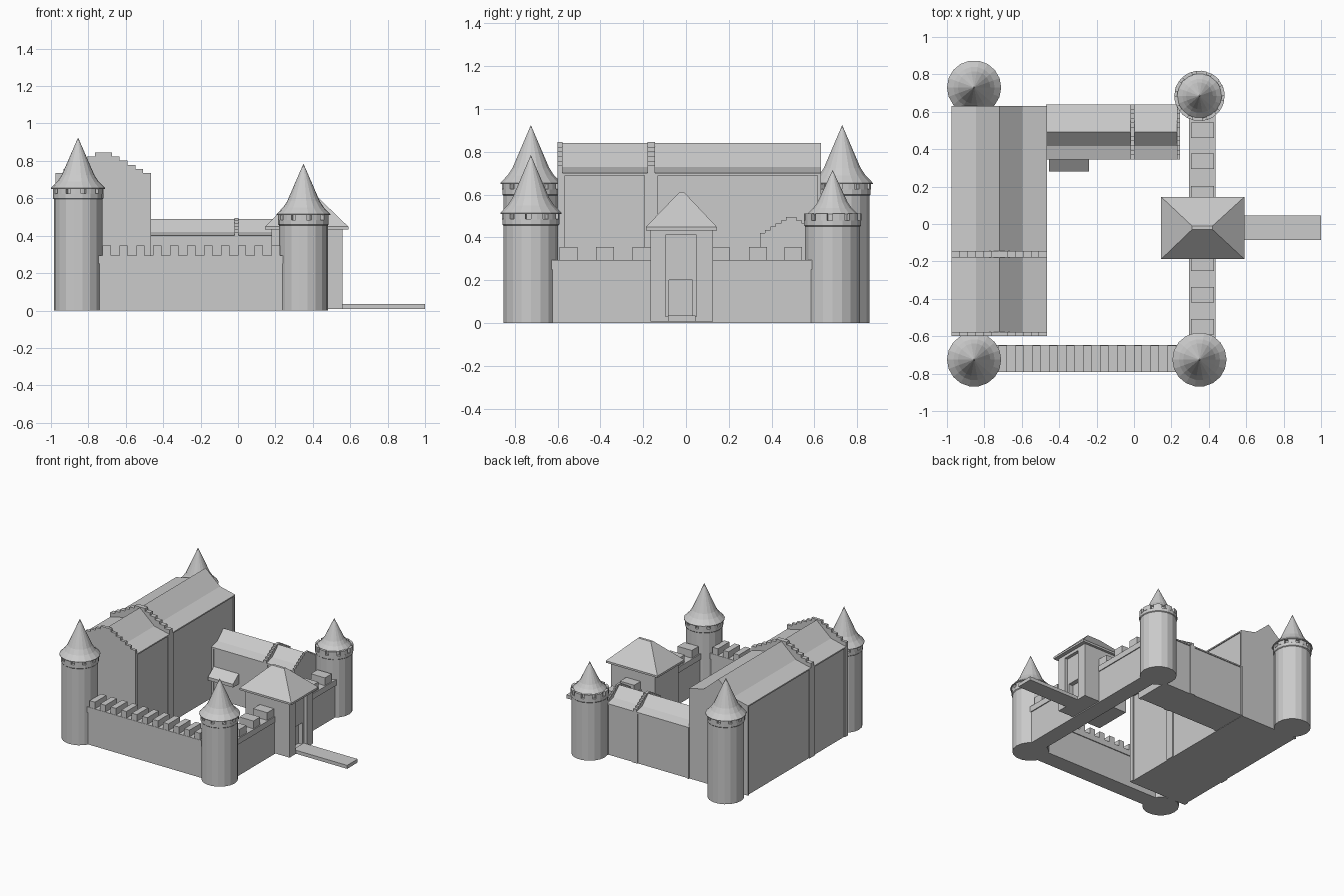
import bpy, bmesh
from math import cos, sin, pi
from mathutils import Vector

if "Cube" in bpy.data.objects:
    bpy.data.objects.remove(bpy.data.objects["Cube"])


def finish(name, bm):
    bmesh.ops.recalc_face_normals(bm, faces=bm.faces)
    me = bpy.data.meshes.new(name)
    bm.to_mesh(me)
    bm.free()
    ob = bpy.data.objects.new(name, me)
    bpy.context.collection.objects.link(ob)
    return ob


def add_prism(bm, pts, vec):
    # closed planar outline pushed along vec
    f = bm.faces.new([bm.verts.new(p) for p in pts])
    top = bmesh.ops.extrude_face_region(bm, geom=[f])
    vs = [g for g in top["geom"] if isinstance(g, bmesh.types.BMVert)]
    bmesh.ops.translate(bm, vec=vec, verts=vs)


def add_box(bm, x, y, z):
    add_prism(bm, [(x[0], y[0], z[0]), (x[1], y[0], z[0]), (x[1], y[1], z[0]), (x[0], y[1], z[0])],
              Vector((0, 0, z[1] - z[0])))


def boxes(name, items):
    bm = bmesh.new()
    for it in items:
        add_box(bm, *it)
    return finish(name, bm)


def profile(name, half, axis, centre, a, b, base):
    # mirrored (half width, height) outline, from a to b along the axis
    pts = [(centre + u, z) for u, z in half] + [(centre + half[-1][0], base), (centre - half[-1][0], base)]
    pts += [(centre - u, z) for u, z in reversed(half) if u > 0]
    bm = bmesh.new()
    if axis == 'Y':
        add_prism(bm, [(u, a, z) for u, z in pts], Vector((0, b - a, 0)))
    else:
        add_prism(bm, [(a, u, z) for u, z in pts], Vector((b - a, 0, 0)))
    return finish(name, bm)


def steps(half, top, bottom, first, n):
    out = []
    for i in range(n):
        t = i / (n - 1)
        z = top + (bottom - top) * t
        u0 = first + (half - first) * (i - 1) / (n - 1)
        if i:
            out.append((u0, z))
        out.append((first + (half - first) * t, z))
    return out


def lathe(name, x, y, prof, n=18):
    bm = bmesh.new()
    rings = []
    for r, z in prof:
        k = n if r > 0 else 1
        rings.append([bm.verts.new((x + r * cos(2 * pi * i / n), y + r * sin(2 * pi * i / n), z)) for i in range(k)])
    bm.faces.new(rings[0])
    for lo, hi in zip(rings, rings[1:]):
        for i in range(n):
            j = (i + 1) % n
            bm.faces.new([lo[i], lo[j]] + ([hi[j], hi[i]] if len(hi) > 1 else [hi[0]]))
    return finish(name, bm)


# round corner towers: body, ring of merlons, flared cone roof
def tower(name, x, y, h, apex, roof_r):
    lathe(name + "_body", x, y, [(0.13, 0), (0.13, h - 0.06), (0.135, h - 0.055), (0.135, h - 0.03),
                                 (0.114, h - 0.03), (0.114, h), (0, h)])
    bm = bmesh.new()
    n = 10
    for k in range(n):
        arc = [2 * pi * (k + t) / n for t in (0, 0.35, 0.7)]
        pts = [(x + 0.135 * cos(t), y + 0.135 * sin(t), h - 0.032) for t in arc]
        pts += [(x + 0.112 * cos(t), y + 0.112 * sin(t), h - 0.032) for t in reversed(arc)]
        add_prism(bm, pts, Vector((0, 0, 0.034)))
    finish(name + "_merlons", bm)
    s = (apex - h) / 0.27
    lathe(name + "_roof", x, y, [(roof_r, h - 0.005), (roof_r, h), (roof_r * 0.76, h + 0.035 * s),
                                 (roof_r * 0.6, h + 0.07 * s), (0, apex)])


tower("tower_front_left", -0.855, -0.725, 0.655, 0.925, 0.145)
tower("tower_back_left", -0.855, 0.73, 0.655, 0.925, 0.145)
tower("tower_front_right", 0.35, -0.725, 0.515, 0.785, 0.145)
tower("tower_back_right", 0.35, 0.685, 0.51, 0.715, 0.12)

# great hall on the left
HX = -0.72
boxes("great_hall", [((HX - 0.247, HX + 0.247), (-0.592, 0.622), (0, 0.70))])
profile("great_hall_roof", [(0, 0.84), (0.125, 0.73), (0.255, 0.70)], 'Y', HX, -0.59, 0.63, 0.69)
for i, (a, b) in enumerate([(-0.60, -0.578), (-0.18, -0.145)]):
    profile(f"hall_stepped_gable_{i}", steps(0.255, 0.845, 0.735, 0.045, 6), 'Y', HX, a, b, 0.69)
boxes("hall_pilasters", [((HX - 0.255, HX + 0.255), r, (0, 0.70))
                         for r in [(-0.60, -0.565), (-0.195, -0.13), (0.615, 0.63)]])

# lower wing along the back
WY = 0.4925
boxes("back_wing", [((-0.47, 0.24), (WY - 0.14, WY + 0.14), (0, 0.40))])
profile("back_wing_roof", [(0, 0.49), (0.075, 0.42), (0.147, 0.40)], 'X', WY, -0.47, 0.242, 0.39)
for i, (a, b) in enumerate([(-0.02, 0.003), (0.23, 0.246)]):
    profile(f"wing_stepped_gable_{i}", steps(0.147, 0.495, 0.42, 0.025, 6), 'X', WY, a, b, 0.39)
boxes("wing_pilasters", [(r, (WY - 0.147, WY + 0.147), (0, 0.40))
                         for r in [(-0.47, -0.455), (-0.03, 0.012), (0.225, 0.246)]])

# small lean-to canopy in the courtyard corner
bm = bmesh.new()
add_prism(bm, [(-0.455, 0.28, 0.17), (-0.455, 0.36, 0.17), (-0.455, 0.36, 0.255), (-0.455, 0.28, 0.195)],
          Vector((0.215, 0, 0)))
finish("lean_to_canopy", bm)

# crenellated front wall
boxes("front_wall", [((-0.80, 0.30), (-0.785, -0.655), (0, 0.25)),
                     ((-0.80, 0.30), (-0.792, -0.648), (0.25, 0.295))])
boxes("front_wall_merlons", [((-0.725 + 0.0905 * i, -0.68 + 0.0905 * i), (-0.79, -0.65), (0.295, 0.347))
                             for i in range(11)])

# crenellated gate wall on the right
boxes("gate_wall", [((0.302, 0.428), (-0.65, 0.60), (0, 0.25)),
                    ((0.295, 0.435), (-0.65, 0.60), (0.25, 0.295))])
boxes("gate_wall_merlons", [((0.305, 0.427), (a, a + 0.083), (0.295, 0.355))
                            for a in (-0.59, -0.42, -0.25, 0.12, 0.295, 0.46)])

# gatehouse with recessed gate and inner door
gate = boxes("gatehouse", [((0.18, 0.56), (-0.165, 0.125), (0.008, 0.44))])
for nm, x, y, z in [("gate_recess", 0.535, (-0.095, 0.05), (0.03, 0.41)),
                    ("door_recess", 0.50, (-0.08, 0.03), (0.03, 0.20))]:
    cutter = boxes(nm + "_cutter", [((x, 0.7), y, z)])
    cutter.hide_render = True
    cutter.hide_set(True)
    m = gate.modifiers.new(nm, 'BOOLEAN')
    m.operation = 'DIFFERENCE'
    m.object = cutter

# hipped gatehouse roof
bm = bmesh.new()
lo, hi = [[bm.verts.new((x, y, z)) for x, y in [(0.145, -0.188), (0.59, -0.188), (0.59, 0.145), (0.145, 0.145)]]
          for z in (0.433, 0.448)]
top = [bm.verts.new(p) for p in [(0.31, -0.03, 0.612), (0.42, -0.03, 0.612), (0.42, -0.01, 0.612), (0.31, -0.01, 0.612)]]
bm.faces.new(lo)
bm.faces.new(top)
for a, b in ((lo, hi), (hi, top)):
    for i in range(4):
        j = (i + 1) % 4
        bm.faces.new([a[i], a[j], b[j], b[i]])
finish("gatehouse_roof", bm)

# drawbridge
boxes("drawbridge", [((0.535, 1.0), (-0.085, 0.045), (0.008, 0.035))])
